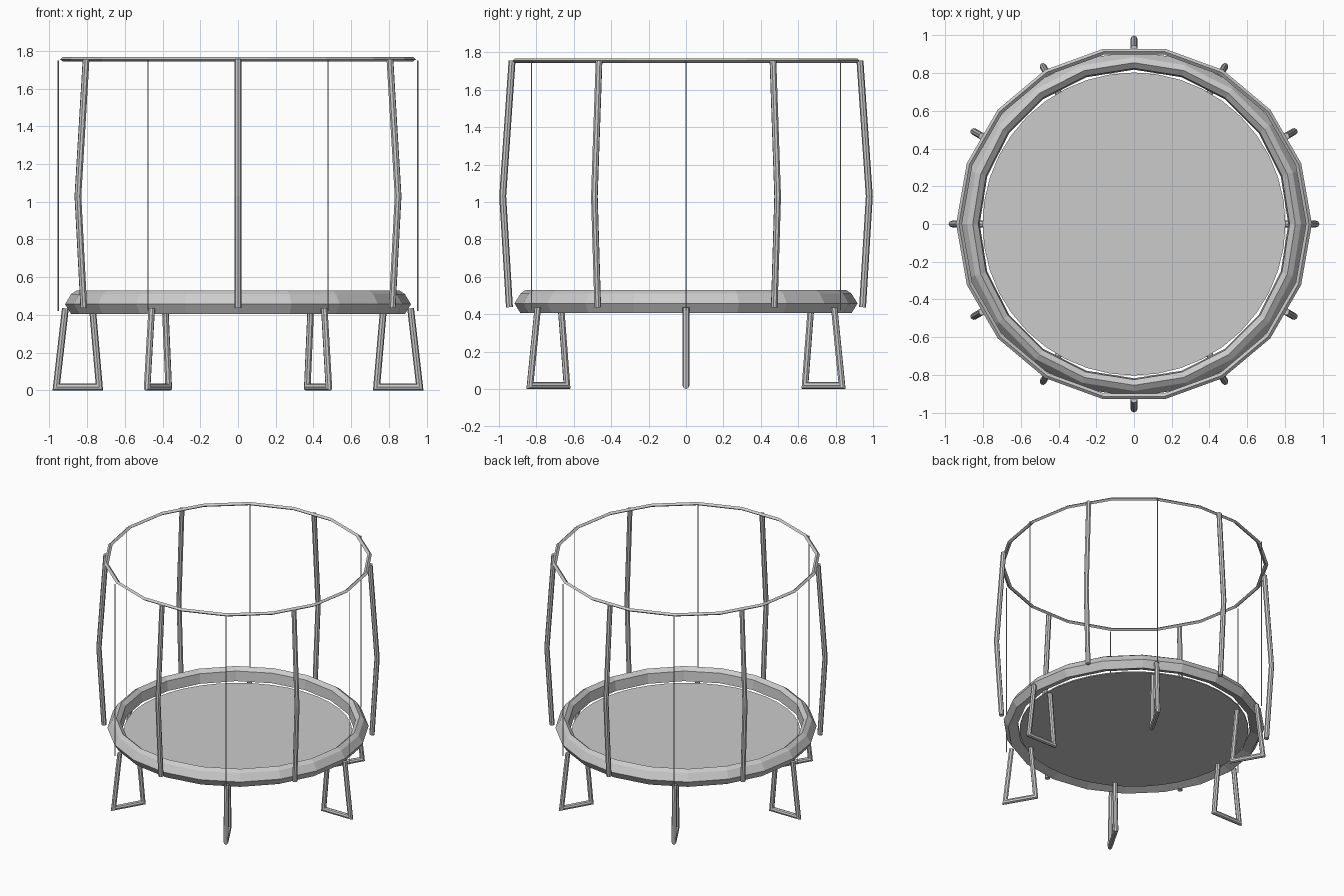
import bpy, bmesh, math
from mathutils import Vector, Matrix

if "Cube" in bpy.data.objects:
    bpy.data.objects.remove(bpy.data.objects["Cube"])

grey = bpy.data.materials.new("light_grey")
grey.diffuse_color = (0.6, 0.6, 0.6, 1)
grey.use_nodes = True
grey.node_tree.nodes["Principled BSDF"].inputs["Base Color"].default_value = grey.diffuse_color


def finish(bm, name):
    bmesh.ops.recalc_face_normals(bm, faces=bm.faces)
    mesh = bpy.data.meshes.new(name)
    bm.to_mesh(mesh)
    bm.free()
    mesh.materials.append(grey)
    ob = bpy.data.objects.new(name, mesh)
    bpy.context.collection.objects.link(ob)
    return ob


def ring(name, section, sides):
    """Closed (radius, z) section turned around the z axis."""
    bm = bmesh.new()
    loops = []
    for i in range(sides):
        a = 2 * math.pi * i / sides
        loops.append([bm.verts.new((r * math.cos(a), r * math.sin(a), z)) for r, z in section])
    n = len(section)
    for i in range(sides):
        p, q = loops[i], loops[(i + 1) % sides]
        for j in range(n):
            k = (j + 1) % n
            bm.faces.new((p[j], q[j], q[k], p[k]))
    return finish(bm, name)


def tube(name, path, radius, angle, sides=8):
    """Mitred tube along a (radius, z) path, turned to an angle in degrees."""
    bm = bmesh.new()
    pts = [Vector((r, 0, z)) for r, z in path]
    loops = []
    for i, p in enumerate(pts):
        d_in = (p - pts[i - 1]).normalized() if i else None
        d_out = (pts[i + 1] - p).normalized() if i < len(pts) - 1 else None
        d_in, d_out = d_in or d_out, d_out or d_in
        t = (d_in + d_out).normalized()
        side = Vector((0, 1, 0))
        up = t.cross(side) / max(t.dot(d_in), 0.3)
        loops.append([bm.verts.new(p + radius * (math.cos(a) * up + math.sin(a) * side))
                      for a in (2 * math.pi * k / sides for k in range(sides))])
    for p, q in zip(loops, loops[1:]):
        for j in range(sides):
            k = (j + 1) % sides
            bm.faces.new((p[j], p[k], q[k], q[j]))
    bm.faces.new(loops[0])
    bm.faces.new(loops[-1])
    bm.transform(Matrix.Rotation(math.radians(angle), 4, 'Z'))
    return finish(bm, name)


# Padded frame around the mat
ring("padded_frame", [(0.917, 0.457), (0.885, 0.51), (0.855, 0.53),
                      (0.825, 0.505), (0.818, 0.43), (0.885, 0.405)], 20)

# Jumping mat
bm = bmesh.new()
bmesh.ops.create_cone(bm, cap_ends=True, segments=40, radius1=0.803, radius2=0.803, depth=0.008)
bm.transform(Matrix.Translation((0, 0, 0.42)))
finish(bm, "jumping_mat")

# Top hoop of the enclosure
ring("top_hoop", [(0.943, 1.755), (0.928, 1.768), (0.912, 1.755), (0.928, 1.743)], 18)

for i in range(6):
    # Bowed enclosure poles
    tube(f"pole_{i + 1}", [(0.944, 0.437), (0.98, 1.03), (0.93, 1.755)], 0.0185, 30 + 60 * i)
    # Thin cords between the poles
    tube(f"cord_{i + 1}", [(0.953, 0.42), (0.953, 1.75)], 0.003, 60 * i, 4)
    # U-shaped legs
    tube(f"leg_{i + 1}", [(0.915, 0.435), (0.963, 0.018), (0.735, 0.018), (0.77, 0.418)],
         0.018, 60 * i)
